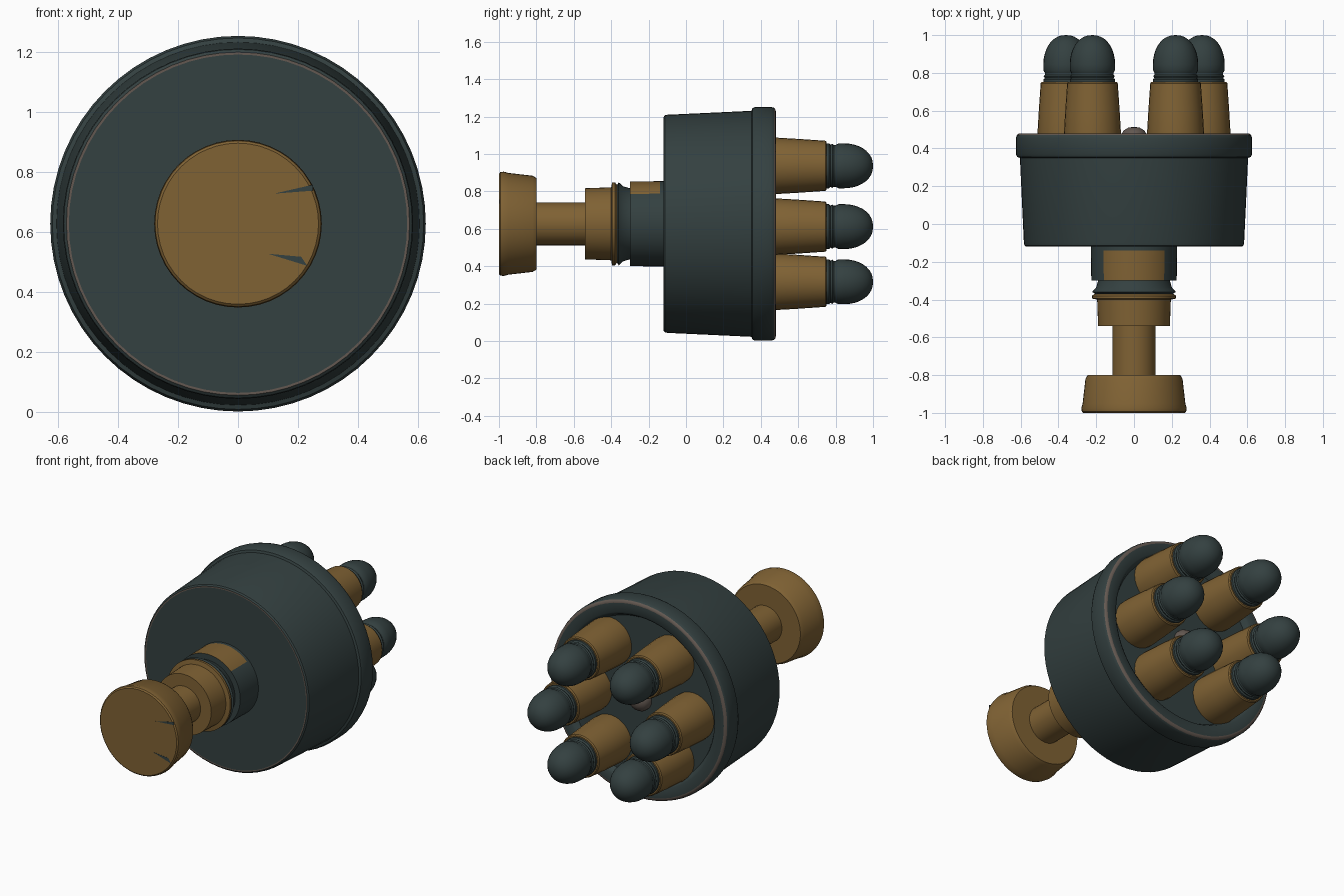
import bpy, bmesh, math
from mathutils import Vector

if "Cube" in bpy.data.objects:
    bpy.data.objects.remove(bpy.data.objects["Cube"], do_unlink=True)

AXIS_Z = 0.627


def material(name, rgb):
    m = bpy.data.materials.new(name)
    m.use_nodes = True
    m.diffuse_color = (*rgb, 1)
    m.node_tree.nodes["Principled BSDF"].inputs["Base Color"].default_value = (*rgb, 1)
    return m


STEEL = material("dark blue grey", (0.034, 0.052, 0.052))
BRASS = material("brass brown", (0.215, 0.122, 0.034))
WORN = material("worn edge", (0.125, 0.098, 0.082))


def finish(name, bm, mats, angle=35):
    bmesh.ops.recalc_face_normals(bm, faces=bm.faces)
    mesh = bpy.data.meshes.new(name)
    bm.to_mesh(mesh)
    bm.free()
    for m in mats:
        mesh.materials.append(m)
    ob = bpy.data.objects.new(name, mesh)
    bpy.context.collection.objects.link(ob)
    bpy.ops.object.select_all(action='DESELECT')
    ob.select_set(True)
    bpy.context.view_layer.objects.active = ob
    bpy.ops.object.shade_smooth_by_angle(angle=math.radians(angle))
    return ob


def lathe(name, profile, mats, x=0, z=0, sides=48, rule=None):
    """Turn (radius, y) points about an axis along y; rule picks a material per face."""
    bm = bmesh.new()
    verts = [bm.verts.new((r, y, 0)) for r, y in profile]
    edges = [bm.edges.new(pair) for pair in zip(verts, verts[1:])]
    bmesh.ops.spin(bm, geom=verts + edges, cent=(0, 0, 0), axis=(0, 1, 0),
                   angle=math.tau, steps=sides, use_duplicate=False)
    bmesh.ops.remove_doubles(bm, verts=bm.verts, dist=0.0004)
    bmesh.ops.recalc_face_normals(bm, faces=bm.faces)
    if rule:
        for f in bm.faces:
            f.material_index = rule(f)
    bmesh.ops.translate(bm, verts=bm.verts, vec=(x, 0, AXIS_Z + z))
    return finish(name, bm, mats)


# Drum body with rim, shallow rear recess and worn edge rings
def drum_rule(f):
    c = f.calc_center_median()
    r = math.hypot(c.x, c.z)
    front_ring = c.y < -0.115 and r > 0.55 and f.normal.y < -0.9
    rear_ring = c.y > 0.47 and r > 0.597
    return 1 if front_ring or rear_ring else 0


lathe("drum_body", [(0, -0.12), (0.563, -0.12), (0.571, -0.12), (0.58, -0.113),
                    (0.583, -0.1), (0.604, 0.35), (0.618, 0.355), (0.625, 0.37),
                    (0.625, 0.455), (0.62, 0.471), (0.61, 0.479), (0.602, 0.48),
                    (0.545, 0.48), (0.53, 0.47), (0.515, 0.445), (0, 0.445)],
      [STEEL, WORN], sides=64, rule=drum_rule)

lathe("centre_button", [(0, 0.515), (0.03, 0.51), (0.055, 0.495), (0.07, 0.47),
                        (0.07, 0.44), (0, 0.44)], [WORN], sides=24)


# Neck with a worn brass patch on its upper side
def patch_rule(f):
    c = f.calc_center_median()
    return 1 if -0.3 < c.y < -0.13 and f.normal.z > 0.72 else 0


lathe("neck", [(0, -0.11), (0.228, -0.11), (0.228, -0.14), (0.226, -0.3),
               (0.19, -0.3), (0.2, -0.335), (0.222, -0.36), (0.19, -0.38), (0, -0.38)],
      [STEEL, BRASS], rule=patch_rule)

# Brass collar, stem and knob
lathe("collar", [(0, -0.37), (0.21, -0.37), (0.222, -0.38), (0.222, -0.395),
                 (0.195, -0.4), (0.19, -0.54), (0, -0.54)], [BRASS])
lathe("stem", [(0, -0.53), (0.115, -0.53), (0.115, -0.81), (0, -0.81)], [BRASS], sides=32)
lathe("knob", [(0, -0.8), (0.245, -0.8), (0.257, -0.82), (0.272, -0.95),
               (0.279, -0.975), (0.276, -0.993), (0.268, -1.0), (0, -1.0)], [BRASS])

# Dark nicks painted on the knob face
bm = bmesh.new()
for tri in (((0.1, -0.1), (0.23, -0.14), (0.21, -0.11)),
            ((0.12, 0.1), (0.25, 0.11), (0.25, 0.13))):
    bm.faces.new([bm.verts.new((x, -1.001, AXIS_Z + z)) for x, z in tri])
solid = bmesh.ops.extrude_face_region(bm, geom=bm.faces[:])
bmesh.ops.translate(bm, vec=(0, 0.003, 0),
                    verts=[v for v in solid["geom"] if isinstance(v, bmesh.types.BMVert)])
finish("knob_nicks", bm, [STEEL])

# Six rounds in a ring: tapered brass case, neck and domed tip
case = [(0, 0.43), (0.148, 0.43), (0.151, 0.48), (0.144, 0.6), (0.134, 0.745),
        (0.128, 0.752), (0, 0.752)]
throat = [(0, 0.745), (0.12, 0.745), (0.12, 0.765), (0.112, 0.772), (0.118, 0.782),
          (0.112, 0.79), (0.112, 0.81), (0, 0.81)]
tip = [(0, 0.8), (0.112, 0.8), (0.12, 0.815)]
tip += [(0.12 * math.cos(a) ** 0.9, 0.845 + 0.155 * math.sin(a))
        for a in [math.radians(d) for d in range(0, 90, 10)]] + [(0, 1.0)]

spots = [Vector((s * 0.36, -0.015)) for s in (1, -1)]
spots += [Vector((s * 0.22, t * 0.31)) for s in (1, -1) for t in (1, -1)]
for i, p in enumerate(spots, 1):
    lathe(f"round_{i}_case", case, [BRASS], p.x, p.y, 28)
    lathe(f"round_{i}_neck", throat, [STEEL], p.x, p.y, 28)
    lathe(f"round_{i}_tip", tip, [STEEL], p.x, p.y, 28)
